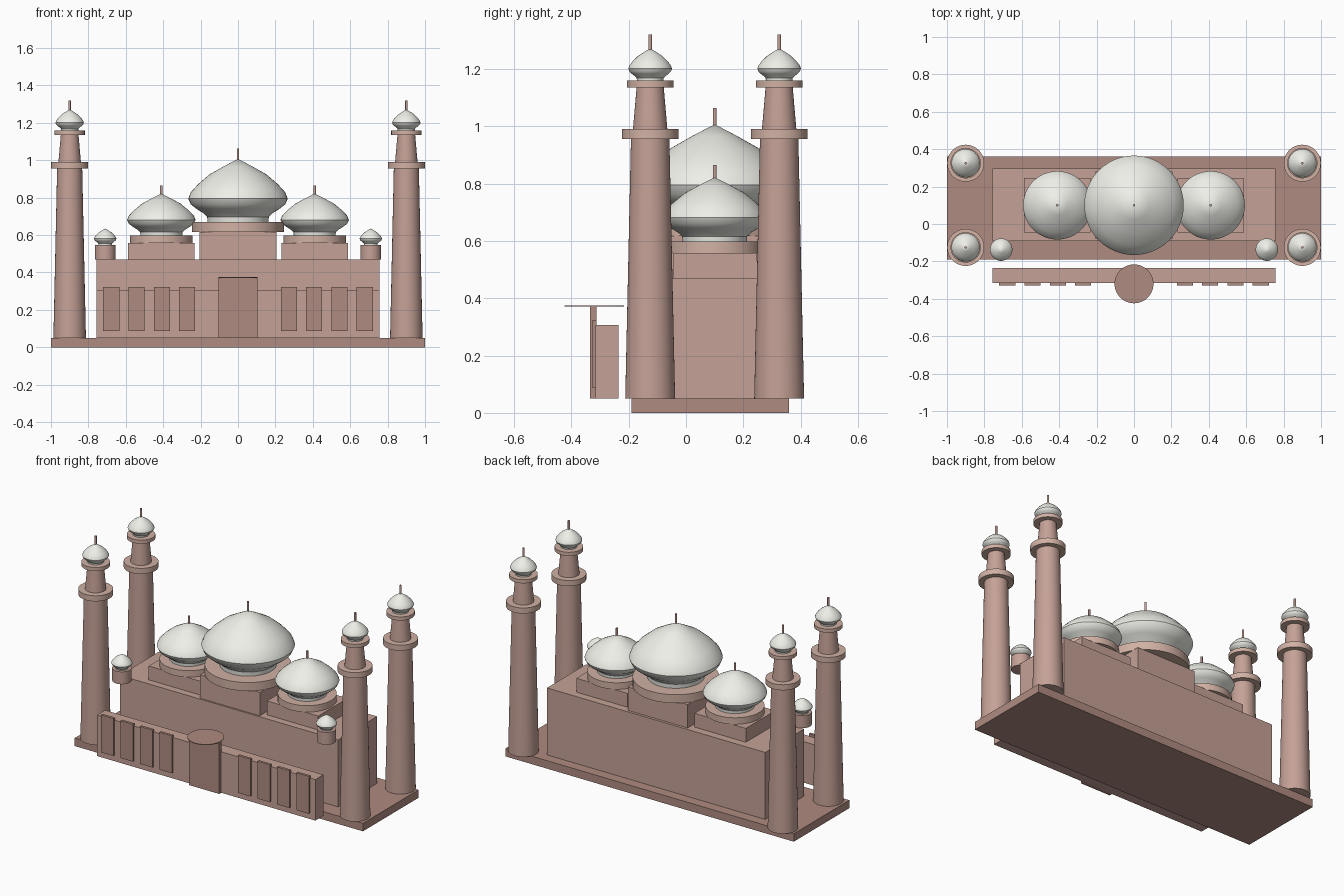
import bpy, bmesh, math

if "Cube" in bpy.data.objects:
    bpy.data.objects.remove(bpy.data.objects["Cube"])


def material(name, rgb):
    m = bpy.data.materials.new(name)
    m.diffuse_color = (*rgb, 1)
    m.use_nodes = True
    m.node_tree.nodes["Principled BSDF"].inputs["Base Color"].default_value = m.diffuse_color
    return m


WALL = material("sandstone", (0.56, 0.36, 0.31))
DARK = material("dark_sandstone", (0.43, 0.26, 0.22))
TRIM = material("pale_sandstone", (0.64, 0.44, 0.37))
WHITE = material("marble", (0.86, 0.86, 0.81))

# Onion dome outline as fractions of (max radius, height)
ONION = [(0, 0), (.61, 0), (.62, .08), (.70, .14), (.84, .21), (.95, .28),
         (1, .37), (.95, .47), (.80, .60), (.57, .755), (.29, .88), (0, 1)]


def finish(name, bm, mat, smooth=False):
    bmesh.ops.recalc_face_normals(bm, faces=bm.faces)
    me = bpy.data.meshes.new(name)
    bm.to_mesh(me)
    bm.free()
    me.materials.append(mat)
    ob = bpy.data.objects.new(name, me)
    bpy.context.collection.objects.link(ob)
    if smooth:
        bpy.ops.object.select_all(action='DESELECT')
        ob.select_set(True)
        bpy.context.view_layer.objects.active = ob
        bpy.ops.object.shade_smooth_by_angle(angle=math.radians(35))
    return ob


def box(name, x, y, z, mat):
    """Box from (min, max) pairs."""
    bm = bmesh.new()
    bmesh.ops.create_cube(bm, size=1)
    for v in bm.verts:
        v.co = [(a + b) / 2 + c * (b - a) for (a, b), c in zip((x, y, z), v.co)]
    return finish(name, bm, mat)


def lathe(name, x, y, profile, mat, n=48):
    """Spin an (r, z) profile about a vertical axis at x, y."""
    bm = bmesh.new()
    vs = [bm.verts.new((r, 0, z)) for r, z in profile]
    es = [bm.edges.new(p) for p in zip(vs, vs[1:])]
    bmesh.ops.spin(bm, geom=vs + es, cent=(0, 0, 0), axis=(0, 0, 1),
                   angle=math.tau, steps=n)
    bmesh.ops.remove_doubles(bm, verts=bm.verts, dist=1e-5)
    bmesh.ops.translate(bm, verts=bm.verts, vec=(x, y, 0))
    return finish(name, bm, mat, True)


def drum(name, x, y, r0, r1, z0, z1, mat, n=48):
    return lathe(name, x, y, [(0, z0), (r0, z0), (r1, z1), (0, z1)], mat, n)


def dome(name, x, y, r, z0, z1, finial=0):
    lathe(name, x, y, [(a * r, z0 + h * (z1 - z0)) for a, h in ONION], WHITE)
    if finial:
        drum(name + "_finial", x, y, .0065, .0065, z1 - .015, finial, WALL, 12)


# Plinth and prayer hall
box("plinth", (-1, 1), (-.19, .36), (0, .05), DARK)
box("hall", (-.757, .757), (-.09, .296), (.05, .47), WALL)

# Front screen wall with portal and its round cap
box("screen_wall", (-.757, .757), (-.315, -.235), (.05, .307), WALL)
box("portal", (-.104, .104), (-.335, -.312), (.05, .373), DARK)
drum("portal_cap", 0, -.32, .104, .104, .371, .375, DARK)

# Central dome
DY = .10
box("centre_block", (-.207, .207), (DY - .18, DY + .18), (.47, .617), WALL)
drum("centre_drum", 0, DY, .247, .247, .617, .67, TRIM)
dome("centre_dome", 0, DY, .266, .67, 1.007, 1.063)

for side, s in (("left", -1), ("right", 1)):
    # Blind arched panels on the screen wall
    for i in range(4):
        c = s * (.272 + .1353 * i)
        box(f"panel_{side}_{i}", (c - .043, c + .043), (-.328, -.312),
            (.088, .323), DARK)
    # Flanking domes
    box(f"block_{side}", (s * .41 - .178, s * .41 + .178), (-.045, .247),
        (.47, .557), WALL)
    drum(f"drum_{side}", s * .41, DY, .168, .168, .557, .598, TRIM)
    dome(f"dome_{side}", s * .41, DY, .183, .598, .822, .864)
    # Small corner turrets
    drum(f"turret_{side}", s * .71, -.137, .055, .055, .47, .548, WALL)
    dome(f"turret_dome_{side}", s * .71, -.137, .06, .548, .635)
    # Minarets, front and back
    for end, y in (("front", -.125), ("back", .325)):
        x, tag = s * .9, f"minaret_{side}_{end}"
        drum(tag + "_shaft", x, y, .087, .067, .05, .957, WALL)
        drum(tag + "_balcony", x, y, .099, .099, .955, .99, TRIM)
        drum(tag + "_upper_shaft", x, y, .06, .047, .99, 1.14, WALL)
        drum(tag + "_upper_balcony", x, y, .081, .081, 1.136, 1.159, TRIM)
        dome(tag + "_dome", x, y, .076, 1.159, 1.272, 1.32)

# Centre the model front to back is already set by the measured coordinates
